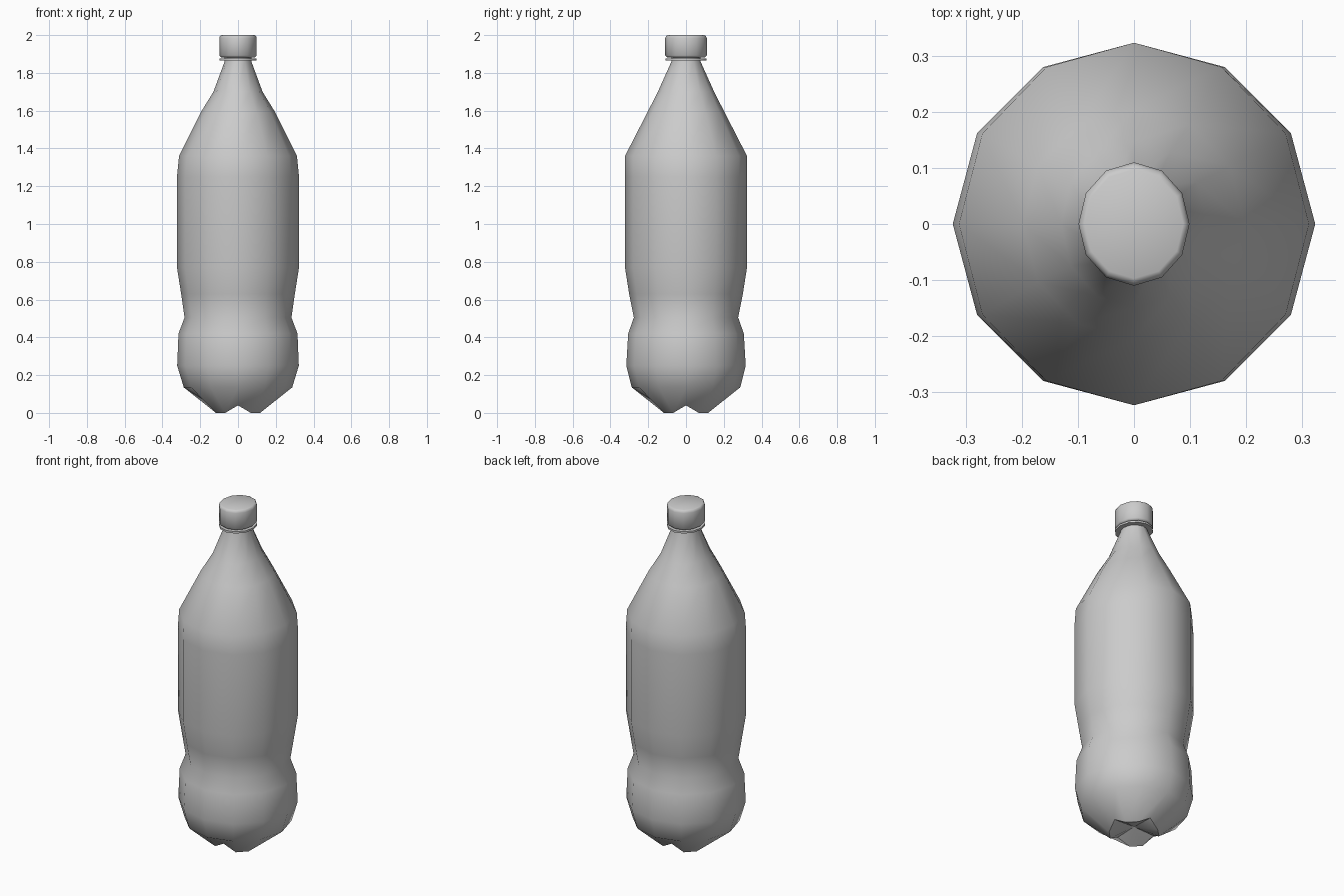
import bpy, bmesh, math

if "Cube" in bpy.data.objects:
    bpy.data.objects.remove(bpy.data.objects["Cube"])

SIDES = 12


def lathe(name, profile, base=None, angle=40):
    """Revolve (z, rx, ry) rings; optional base function closes the bottom."""
    bm = bmesh.new()
    rings = []
    for z, rx, ry in profile:
        rings.append([bm.verts.new((rx * math.cos(i * math.tau / SIDES),
                                    ry * math.sin(i * math.tau / SIDES), z))
                      for i in range(SIDES)])
    for a, b in zip(rings, rings[1:]):
        for i in range(SIDES):
            j = (i + 1) % SIDES
            bm.faces.new((a[i], a[j], b[j], b[i]))
    bm.faces.new(rings[-1])
    if base:
        base(bm, rings[0])
    else:
        bm.faces.new(rings[0][::-1])
    bmesh.ops.recalc_face_normals(bm, faces=bm.faces)
    me = bpy.data.meshes.new(name)
    bm.to_mesh(me)
    bm.free()
    ob = bpy.data.objects.new(name, me)
    bpy.context.collection.objects.link(ob)
    bpy.ops.object.select_all(action='DESELECT')
    ob.select_set(True)
    bpy.context.view_layer.objects.active = ob
    bpy.ops.object.shade_smooth_by_angle(angle=math.radians(angle))
    return ob


def four_feet(bm, ring):
    """Raise every third point into a groove, leaving four diagonal feet."""
    for i, v in enumerate(ring):
        if i % 3 == 0:
            v.co.z = 0.04
    centre = bm.verts.new((0, 0, 0.045))
    for i in range(SIDES):
        bm.faces.new((centre, ring[(i + 1) % SIDES], ring[i]))


# Bottle body with grip waist, shoulder and neck
lathe("bottle_body", [
    (0.0, 0.135, 0.135),
    (0.135, 0.287, 0.287),
    (0.25, 0.322, 0.316),
    (0.42, 0.315, 0.306),
    (0.505, 0.283, 0.276),
    (0.63, 0.301, 0.301),
    (0.77, 0.323, 0.323),
    (1.25, 0.323, 0.323),
    (1.36, 0.312, 0.323),
    (1.59, 0.198, 0.205),
    (1.70, 0.130, 0.149),
    (1.86, 0.071, 0.077),
    (1.93, 0.070, 0.076),
], four_feet)

# Tamper ring under the cap
lathe("neck_ring", [
    (1.865, 0.099, 0.109),
    (1.876, 0.099, 0.109),
])

# Screw cap with softened rims
lathe("screw_cap", [
    (1.882, 0.090, 0.099),
    (1.892, 0.099, 0.110),
    (1.985, 0.099, 0.110),
    (1.996, 0.095, 0.105),
    (2.0, 0.088, 0.097),
], angle=50)
